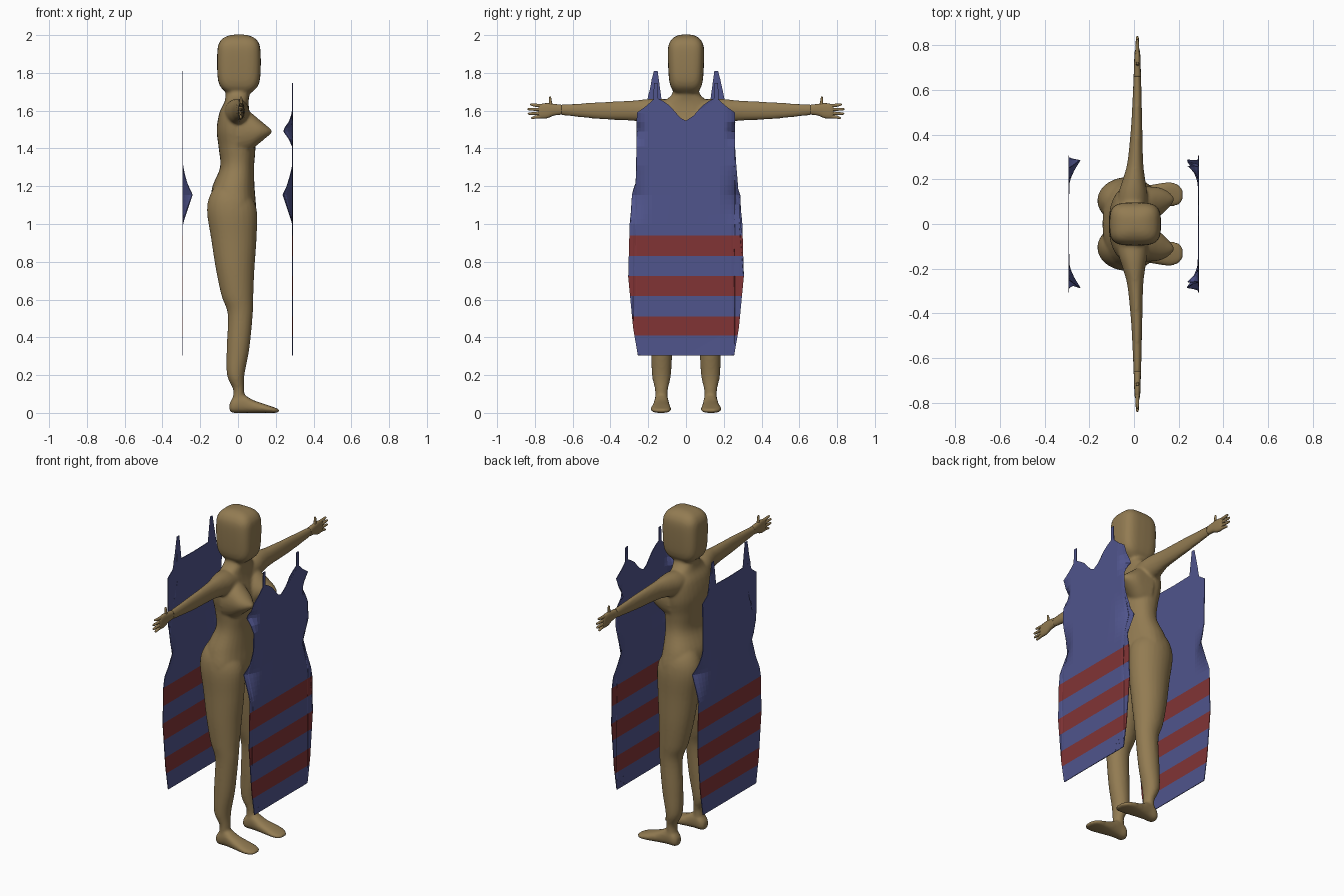
import bpy, bmesh, math
from mathutils import Vector


def material(name, col):
    m = bpy.data.materials.new(name)
    m.diffuse_color = (*col, 1)
    return m


TAN = material("tan skin", (0.29, 0.2, 0.085))
BLUE = material("blue cloth", (0.08, 0.09, 0.265))
RED = material("red stripe", (0.22, 0.034, 0.036))


def spline(rows, steps=5):
    """Catmull-Rom interpolation of cross-section rows."""
    out = []
    for i in range(len(rows) - 1):
        p = [rows[max(0, min(len(rows) - 1, i + k))] for k in (-1, 0, 1, 2)]
        for s in range(steps):
            t = s / steps
            out.append([0.5 * (2 * b + (c - a) * t + (2 * a - 5 * b + 4 * c - d) * t * t
                               + (3 * b - a - 3 * c + d) * t ** 3) for a, b, c, d in zip(*p)])
    return out + [list(rows[-1])]


def loft(bm, axis, rows, power=2.0, n=28, side=1):
    """Closed tube along an axis; row = (pos, centre a, centre b, radius a, radius b)."""
    rings = []
    for pos, ca, cb, ra, rb in spline(rows):
        ring = []
        for k in range(n):
            ang = 2 * math.pi * k / n
            c, s = math.cos(ang), math.sin(ang)
            a = ca + ra * math.copysign(abs(c) ** (2 / power), c)
            b = cb + rb * math.copysign(abs(s) ** (2 / power), s)
            v = {"z": (a, b, pos), "y": (a, pos, b), "x": (pos, a, b)}[axis]
            ring.append(bm.verts.new((v[0], v[1] * side, v[2])))
        rings.append(ring)
    for r0, r1 in zip(rings, rings[1:]):
        for k in range(n):
            bm.faces.new((r0[k], r0[(k + 1) % n], r1[(k + 1) % n], r1[k]))
    bm.faces.new(rings[0])
    bm.faces.new(rings[-1])


def finish(bm, name, mats, smooth=True):
    bmesh.ops.recalc_face_normals(bm, faces=bm.faces)
    me = bpy.data.meshes.new(name)
    bm.to_mesh(me)
    bm.free()
    for m in mats:
        me.materials.append(m)
    for p in me.polygons:
        p.use_smooth = smooth
    ob = bpy.data.objects.new(name, me)
    bpy.context.collection.objects.link(ob)
    return ob


# body: torso and head
bm = bmesh.new()
loft(bm, "z", [(0.95, -0.015, 0, 0.07, 0.13), (1.03, -0.015, 0, 0.105, 0.19),
               (1.10, -0.02, 0, 0.115, 0.205), (1.19, -0.025, 0, 0.113, 0.185),
               (1.30, -0.005, 0, 0.09, 0.148), (1.40, -0.005, 0, 0.097, 0.15),
               (1.50, -0.015, 0, 0.098, 0.168), (1.59, -0.018, 0, 0.08, 0.165),
               (1.645, -0.008, 0, 0.064, 0.12), (1.69, -0.002, 0, 0.064, 0.072),
               (1.75, 0, 0, 0.07, 0.07)], 2.3)
loft(bm, "z", [(1.695, 0.005, 0, 0.065, 0.06), (1.73, 0.005, 0, 0.1, 0.082),
               (1.79, 0.005, 0, 0.114, 0.092), (1.92, 0.005, 0, 0.114, 0.096),
               (1.97, 0.005, 0, 0.098, 0.082), (1.995, 0.005, 0, 0.062, 0.052),
               (2.003, 0.005, 0, 0.02, 0.02)], 3.6)
for s in (1, -1):
    # bust
    loft(bm, "x", [(0.0, s * 0.085, 1.49, 0.085, 0.13), (0.06, s * 0.09, 1.49, 0.078, 0.105),
                   (0.11, s * 0.098, 1.49, 0.066, 0.065), (0.15, s * 0.107, 1.49, 0.04, 0.032),
                   (0.177, s * 0.11, 1.49, 0.012, 0.01)])
    # leg
    loft(bm, "z", [(0.04, 0, 0.13, 0.036, 0.036), (0.12, 0.004, 0.13, 0.029, 0.034),
                   (0.20, -0.012, 0.13, 0.046, 0.05), (0.34, 0, 0.128, 0.06, 0.056),
                   (0.52, 0.012, 0.125, 0.066, 0.06), (0.62, -0.003, 0.12, 0.084, 0.074),
                   (0.76, -0.015, 0.112, 0.102, 0.09), (0.92, -0.022, 0.105, 0.12, 0.1),
                   (1.07, -0.032, 0.105, 0.132, 0.104), (1.16, -0.04, 0.1, 0.105, 0.09),
                   (1.24, -0.03, 0.09, 0.06, 0.05)], side=s)
    # foot
    loft(bm, "x", [(-0.045, 0.13, 0.03, 0.02, 0.02), (-0.025, 0.13, 0.04, 0.036, 0.04),
                   (0.02, 0.13, 0.05, 0.038, 0.05), (0.08, 0.131, 0.034, 0.045, 0.034),
                   (0.15, 0.133, 0.022, 0.054, 0.022), (0.195, 0.131, 0.014, 0.048, 0.014),
                   (0.217, 0.13, 0.011, 0.024, 0.009)], 2.4, side=s)
    # arm
    loft(bm, "y", [(0.06, -0.01, 1.585, 0.07, 0.07), (0.14, -0.005, 1.593, 0.064, 0.07),
                   (0.20, 0, 1.598, 0.05, 0.064), (0.28, 0.006, 1.6, 0.035, 0.054),
                   (0.44, 0.012, 1.6, 0.025, 0.046), (0.57, 0.014, 1.602, 0.02, 0.036),
                   (0.69, 0.015, 1.605, 0.016, 0.025)], side=s)
body = finish(bm, "body", [TAN])
rm = body.modifiers.new("fuse", "REMESH")
rm.mode, rm.voxel_size, rm.use_smooth_shade = "VOXEL", 0.008, True
sm = body.modifiers.new("soften", "SMOOTH")
sm.factor, sm.iterations = 0.5, 5

# hands with four fingers and a thumb
for s, label in ((1, "left"), (-1, "right")):
    bm = bmesh.new()
    loft(bm, "y", [(0.66, 0.015, 1.605, 0.016, 0.026), (0.70, 0.015, 1.605, 0.015, 0.031),
                   (0.735, 0.015, 1.6, 0.014, 0.04), (0.77, 0.015, 1.597, 0.012, 0.038),
                   (0.782, 0.015, 1.596, 0.007, 0.03)], 2.4, 16, s)
    for z, dz, tip in ((1.626, 0.006, 0.825), (1.606, 0.002, 0.84),
                       (1.587, -0.003, 0.838), (1.57, -0.009, 0.82)):
        loft(bm, "y", [(0.76, 0.015, z, 0.009, 0.01), (0.8, 0.015, z + dz / 2, 0.008, 0.0085),
                       (tip - 0.006, 0.015, z + dz, 0.006, 0.006),
                       (tip, 0.015, z + dz, 0.002, 0.002)], 2, 10, s)
    loft(bm, "z", [(1.605, 0.015, 0.708, 0.011, 0.017), (1.635, 0.016, 0.716, 0.008, 0.009),
                   (1.668, 0.016, 0.719, 0.006, 0.006), (1.675, 0.016, 0.719, 0.002, 0.002)],
         2, 10, s)
    finish(bm, label + "_hand", [TAN])


# flat dress panels: outline cut into a grid, then sides bent towards the body
SIDE = [(0.255, 0.305), (0.28, 0.45), (0.306, 0.72), (0.3, 0.94), (0.284, 1.02),
        (0.276, 1.07), (0.286, 1.155), (0.264, 1.22), (0.255, 1.27), (0.257, 1.45),
        (0.259, 1.59)]
HEM_SLIT = [(0.188, 0.305), (0.203, 0.435), (0.225, 0.305)]
FRONT = HEM_SLIT + SIDE + [(0.21, 1.625), (0.172, 1.66), (0.17, 1.747), (0.15, 1.747),
                           (0.148, 1.665), (0.12, 1.65), (0.085, 1.625), (0.03, 1.562)]
BACK = SIDE + [(0.21, 1.625), (0.175, 1.66), (0.17, 1.81), (0.15, 1.81), (0.148, 1.68),
               (0.13, 1.663)]
STRIPES = [(0.41, 0.51), (0.62, 0.725), (0.83, 0.94)]


def clamp(v):
    return max(0.0, min(1.0, v))


def panel(name, x, half, top, bust):
    bm = bmesh.new()
    pts = [(0, 0.305)] + half + [(0, top)] + [(-y, z) for y, z in reversed(half)]
    bm.faces.new([bm.verts.new((x, y, z)) for y, z in pts])
    bmesh.ops.triangulate(bm, faces=bm.faces[:])
    cuts = [(z, (0, 0, 1)) for pair in STRIPES for z in pair]
    cuts += [(1.0 + 0.0258 * i, (0, 0, 1)) for i in range(13)]
    cuts += [(z, (0, 0, 1)) for z in (1.41, 1.45, 1.49, 1.51, 1.54)]
    cuts += [(s * (0.18 + 0.02 * i), (0, 1, 0)) for i in range(6) for s in (1, -1)]
    for d, no in cuts:
        bmesh.ops.bisect_plane(bm, geom=bm.verts[:] + bm.edges[:] + bm.faces[:],
                               plane_co=Vector(no) * d, plane_no=no, dist=1e-5)
    for f in bm.faces:
        z = f.calc_center_median().z
        f.material_index = int(any(a < z < b for a, b in STRIPES))
    inward = -math.copysign(1, x)
    for v in bm.verts:
        y, z = abs(v.co.y), v.co.z
        bend = 0.05 * clamp((y - 0.17) / 0.113) ** 1.6 * clamp(1 - abs(z - 1.155) / 0.15)
        if bust:
            bend += 0.05 * clamp((y - 0.2) / 0.057) ** 1.6 * clamp(1 - abs(z - 1.495) / 0.07)
        v.co.x += inward * bend
    ob = finish(bm, name, [BLUE, RED], False)
    so = ob.modifiers.new("cloth", "SOLIDIFY")
    so.thickness, so.offset = 0.004, 0


panel("front_dress_panel", 0.288, FRONT, 1.547, True)
panel("back_dress_panel", -0.292, BACK, 1.66, False)
